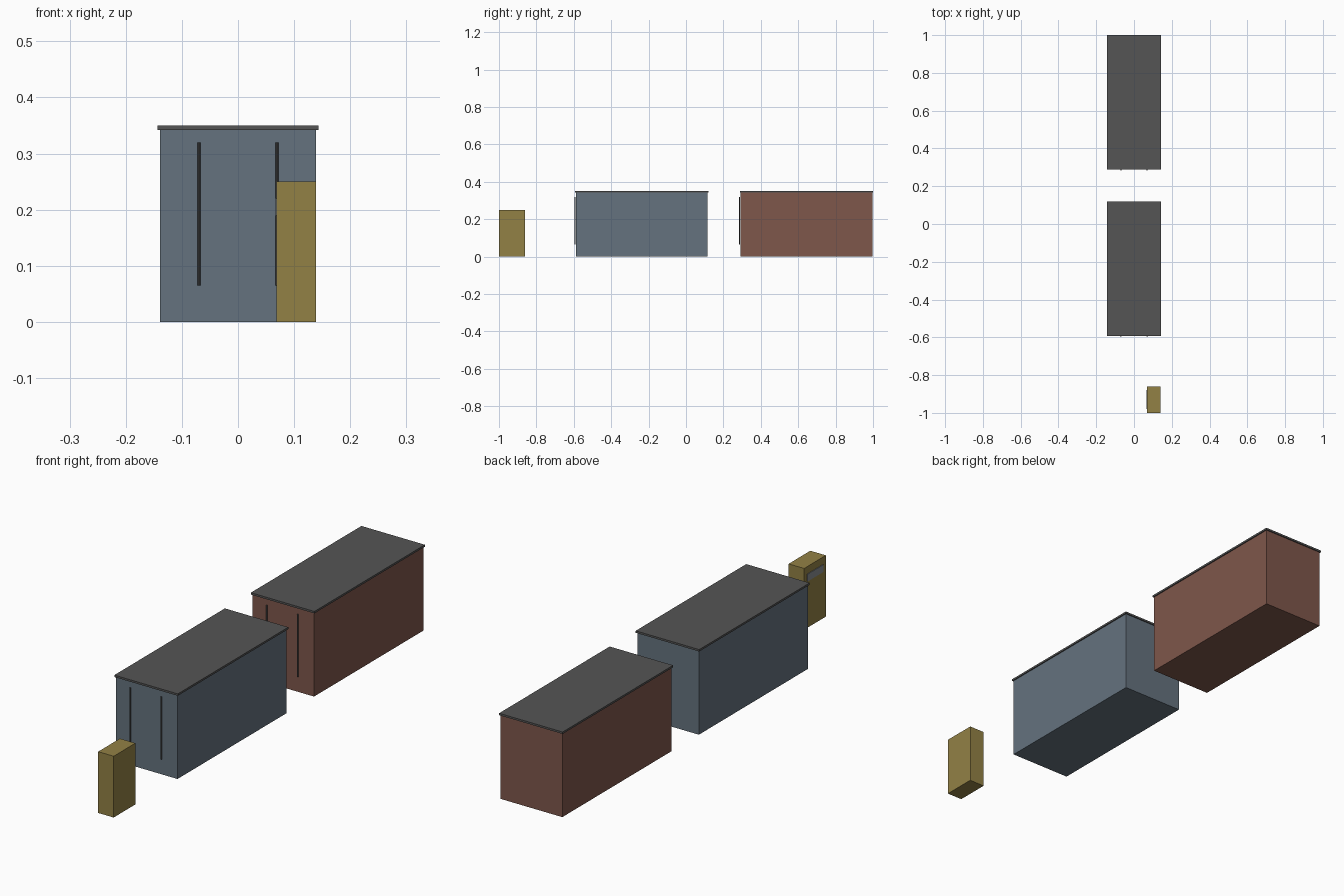
import bpy
from math import pi

if "Cube" in bpy.data.objects:
    bpy.data.objects.remove(bpy.data.objects["Cube"])


def material(name, rgb):
    m = bpy.data.materials.new(name)
    m.diffuse_color = (*rgb, 1)
    m.use_nodes = True
    m.node_tree.nodes["Principled BSDF"].inputs["Base Color"].default_value = m.diffuse_color
    return m


BLUE = material("blue_grey", (0.13, 0.17, 0.21))
RED = material("rust_red", (0.21, 0.095, 0.07))
YELLOW = material("ochre", (0.29, 0.22, 0.06))
DARK = material("dark_grey", (0.09, 0.09, 0.09))
SCREEN = material("pale_grey", (0.24, 0.26, 0.28))


def box(name, x, y, z, mat):
    """Box spanning the given (min, max) ranges."""
    spans = (x, y, z)
    bpy.ops.mesh.primitive_cube_add(size=1, location=[(a + b) / 2 for a, b in spans])
    o = bpy.context.object
    o.name = name
    o.scale = [b - a for a, b in spans]
    bpy.ops.object.transform_apply(location=False, rotation=False, scale=True)
    o.data.materials.append(mat)
    return o


def container(name, cy, mat):
    half_w, half_l = 0.139, 0.352
    front = cy - half_l
    # Body and overhanging roof
    box(name + "_body", (-half_w, half_w), (front, cy + half_l), (0, 0.342), mat)
    lip = 0.0042
    box(name + "_roof", (-half_w - lip, half_w + lip),
        (front - lip, cy + half_l + lip), (0.342, 0.35), DARK)
    # Door locking bars on the front
    for side, x in (("left", -0.0695), ("right", 0.0695)):
        bpy.ops.mesh.primitive_cylinder_add(
            vertices=8, radius=0.003, depth=0.255,
            location=(x, front - 0.006, 0.192), rotation=(0, 0, pi / 8))
        bar = bpy.context.object
        bar.name = f"{name}_{side}_lock_bar"
        bar.data.materials.append(DARK)


container("front_container", -0.2365, BLUE)
container("rear_container", 0.6438, RED)

# Control cabinet with a screen on its left side
box("cabinet", (0.069, 0.139), (-1.0, -0.86), (0, 0.25), YELLOW)
box("cabinet_screen", (0.0665, 0.070), (-0.98, -0.878), (0.19, 0.22), SCREEN)
